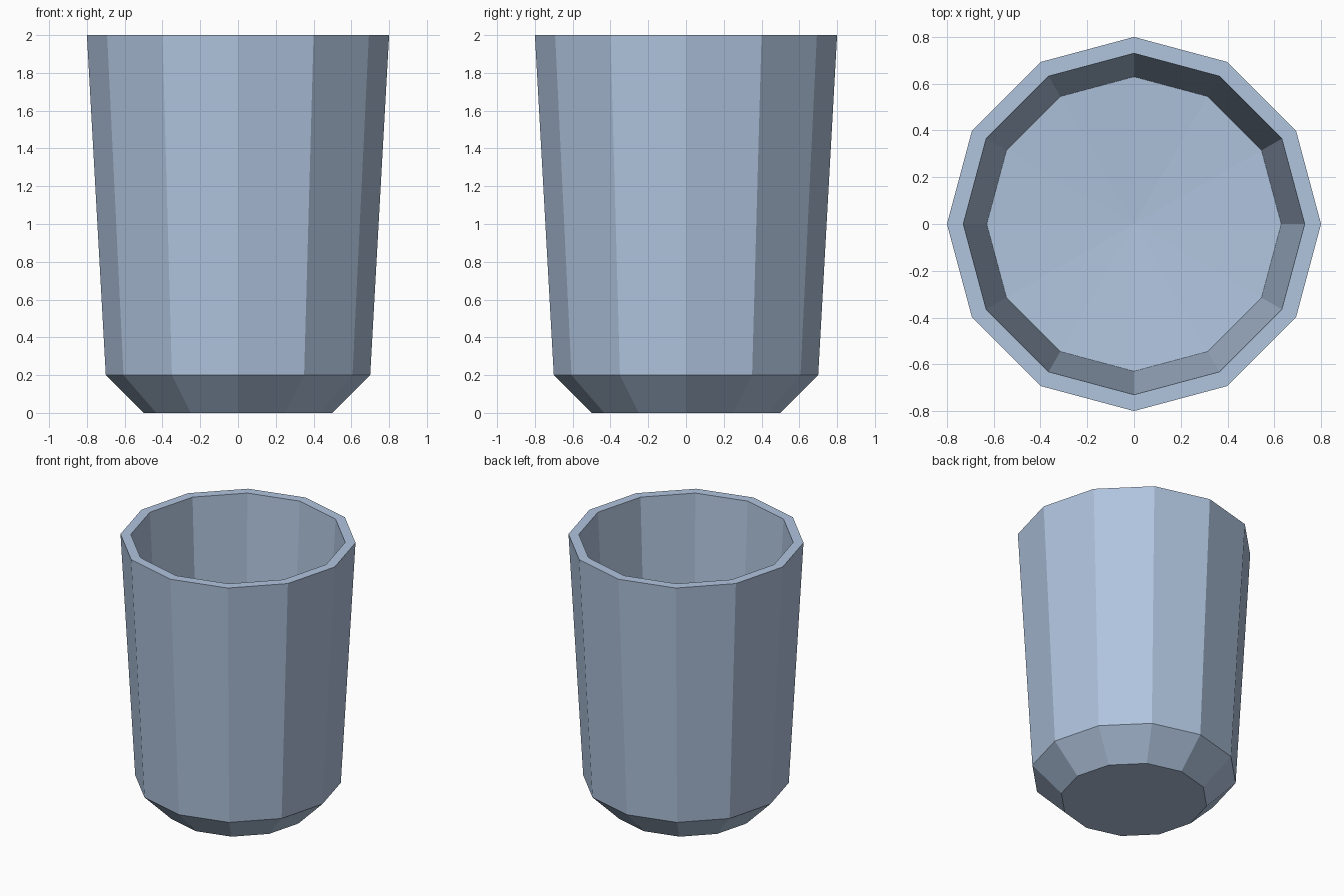
import bpy, bmesh, math

if "Cube" in bpy.data.objects:
    bpy.data.objects.remove(bpy.data.objects["Cube"])

SIDES = 12
# profile (radius, height): outside from foot to rim, then inside down to the floor
PROFILE = [(0.5, 0.0), (0.7, 0.2), (0.8, 2.0), (0.73, 2.0), (0.63, 0.2)]
FLOOR_CENTRE = 0.16

mat = bpy.data.materials.new("light steel blue")
mat.diffuse_color = (0.434, 0.552, 0.730, 1.0)
mat.use_nodes = True
mat.node_tree.nodes["Principled BSDF"].inputs["Base Color"].default_value = mat.diffuse_color

bm = bmesh.new()


def ring(r, z):
    return [bm.verts.new((r * math.cos(math.tau * i / SIDES),
                          r * math.sin(math.tau * i / SIDES), z)) for i in range(SIDES)]


# walls, chamfered foot and rim
rings = [ring(r, z) for r, z in PROFILE]
for a, b in zip(rings, rings[1:]):
    for i in range(SIDES):
        j = (i + 1) % SIDES
        bm.faces.new((a[i], a[j], b[j], b[i]))

# flat underside
bm.faces.new(rings[0][::-1])

# slightly dished inner floor
centre = bm.verts.new((0, 0, FLOOR_CENTRE))
for i in range(SIDES):
    bm.faces.new((rings[-1][i], rings[-1][(i + 1) % SIDES], centre))

bmesh.ops.recalc_face_normals(bm, faces=bm.faces)
mesh = bpy.data.meshes.new("cup")
bm.to_mesh(mesh)
bm.free()
mesh.materials.append(mat)
bpy.context.collection.objects.link(bpy.data.objects.new("cup", mesh))
